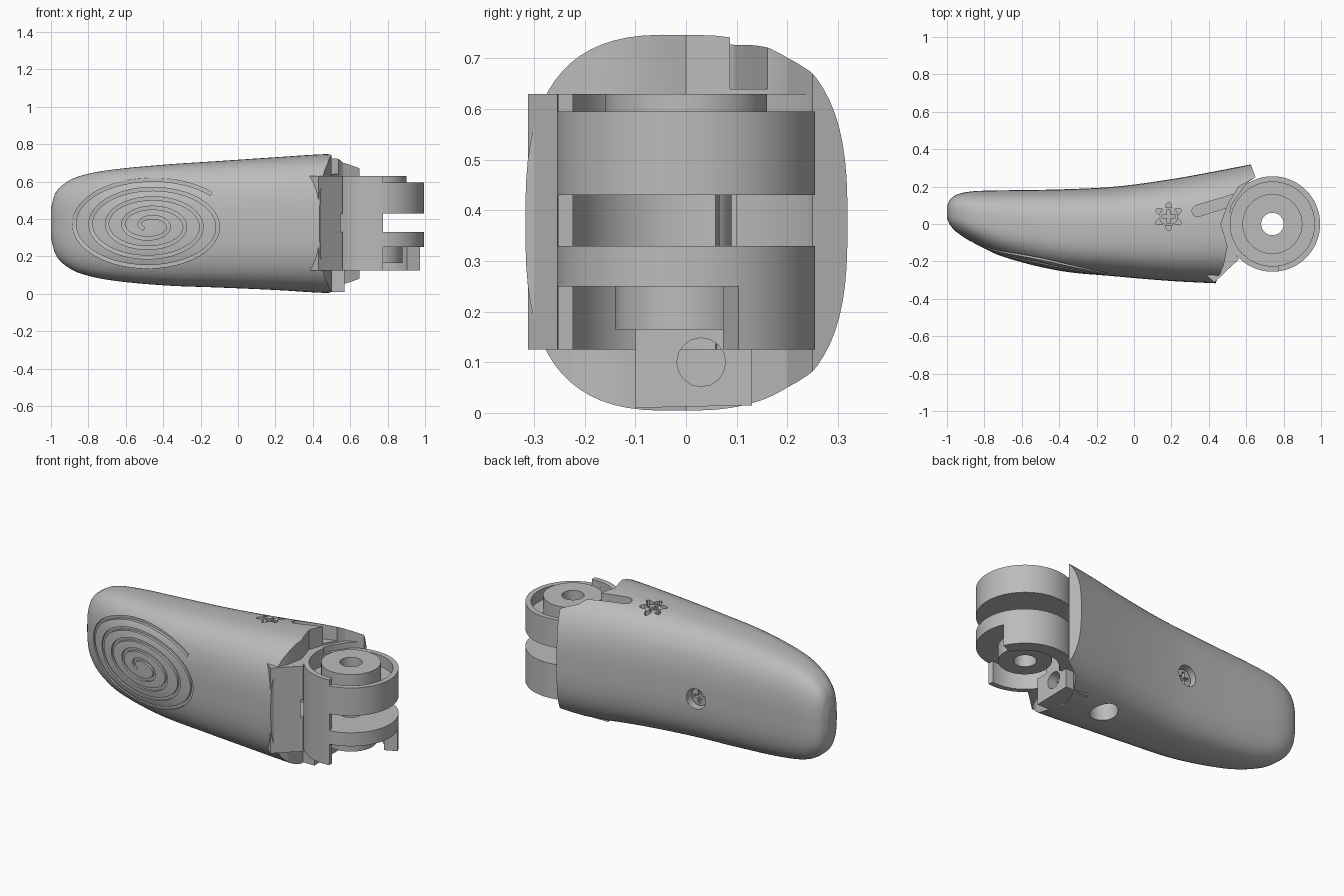
import bpy, bmesh, math
from mathutils import Vector, Matrix

if "Cube" in bpy.data.objects:
    bpy.data.objects.remove(bpy.data.objects["Cube"])

mat = bpy.data.materials.new("plain_grey")
mat.use_nodes = True
grey = (0.5, 0.5, 0.5, 1)
mat.diffuse_color = grey
mat.node_tree.nodes["Principled BSDF"].inputs["Base Color"].default_value = grey

PX = 0.74       # hinge pivot, on y = 0
R = 0.255       # hinge radius
POWER = 2.8     # squareness of the shell section


def finish(name, bm):
    bmesh.ops.recalc_face_normals(bm, faces=bm.faces)
    me = bpy.data.meshes.new(name)
    bm.to_mesh(me)
    bm.free()
    me.materials.append(mat)
    ob = bpy.data.objects.new(name, me)
    bpy.context.collection.objects.link(ob)
    return ob


def loft(name, loops):
    # Closed solid through a row of equal-length loops
    bm = bmesh.new()
    rings = [[bm.verts.new(p) for p in loop] for loop in loops]
    n = len(rings[0])
    for r0, r1 in zip(rings, rings[1:]):
        for i in range(n):
            bm.faces.new((r0[i], r0[(i + 1) % n], r1[(i + 1) % n], r1[i]))
    bm.faces.new(rings[0][::-1])
    bm.faces.new(rings[-1])
    return finish(name, bm)


def prism(name, pts, z0, z1, matrix=Matrix()):
    return loft(name, [[matrix @ Vector((x, y, z)) for x, y in pts] for z in (z0, z1)])


def arc(cx, cy, r, a0, a1, n=48):
    return [(cx + r * math.cos(math.radians(a0 + (a1 - a0) * i / n)),
             cy + r * math.sin(math.radians(a0 + (a1 - a0) * i / n))) for i in range(n + 1)]


def circle(cx, cy, r, n=64):
    return arc(cx, cy, r, 0, 360, n)[:-1]


def wall(name, r0, r1, a0, a1, z0, z1):
    return prism(name, arc(PX, 0, r1, a0, a1) + arc(PX, 0, r0, a1, a0), z0, z1)


def ring(name, r0, r1, z0, z1):
    ob = prism(name, circle(PX, 0, r1, 80), z0, z1)
    cut(ob, prism("ring_cutter", circle(PX, 0, r0, 80), z0 - .1, z1 + .1))
    return ob


def box(name, x0, x1, y0, y1, z0, z1):
    return prism(name, [(x0, y0), (x1, y0), (x1, y1), (x0, y1)], z0, z1)


def cut(ob, *cutters):
    # Subtract one cutter at a time; keep a result only if the part survives
    for c in cutters:
        c.hide_render = True
        before = len(ob.data.polygons)
        for solver in ("EXACT", "MANIFOLD"):
            m = ob.modifiers.new("cut", "BOOLEAN")
            m.operation, m.solver, m.object = "DIFFERENCE", solver, c
            graph = bpy.context.evaluated_depsgraph_get()
            me = bpy.data.meshes.new_from_object(ob.evaluated_get(graph))
            ob.modifiers.remove(m)
            if len(me.polygons) > before * .6:
                ob.data = me
                break


def smooth(ob):
    bpy.ops.object.select_all(action="DESELECT")
    ob.select_set(True)
    bpy.context.view_layer.objects.active = ob
    bpy.ops.object.shade_smooth_by_angle(angle=math.radians(32))


# Shell stations: x, front y, back y, bottom z, top z
rows = [(-1, .03, .10, .30, .46), (-.98, -.01, .135, .22, .53), (-.94, -.05, .16, .165, .58),
        (-.86, -.10, .175, .115, .625), (-.7, -.175, .18, .075, .66), (-.4, -.25, .185, .045, .69),
        (-.1, -.28, .20, .033, .71), (.2, -.305, .24, .02, .73), (.45, -.318, .285, .005, .746),
        (.68, -.33, .33, .002, .75)]
P = [Vector(r) for r in rows]


def slope(k):
    lo, hi = P[max(k - 1, 0)], P[min(k + 1, len(P) - 1)]
    return (hi - lo) / (hi[0] - lo[0])


stations = []
for i in range(len(P) - 1):
    a, b = P[i], P[i + 1]
    h = b[0] - a[0]
    m0, m1 = slope(i) * h, slope(i + 1) * h
    for j in range(6):
        t = j / 6
        s = (a * (2 * t**3 - 3 * t**2 + 1) + m0 * (t**3 - 2 * t**2 + t)
             + b * (3 * t**2 - 2 * t**3) + m1 * (t**3 - t**2))
        s[0] = a[0] + h * t
        stations.append(s)
stations.append(P[-1])


def section(s, ang):
    c, d = math.cos(ang), math.sin(ang)
    y = math.copysign(abs(c) ** (2 / POWER), c)
    z = math.copysign(abs(d) ** (2 / POWER), d)
    return (s[0], (s[1] + s[2]) / 2 + y * (s[2] - s[1]) / 2, (s[3] + s[4]) / 2 + z * (s[4] - s[3]) / 2)


def front_y(x, z):
    k = next(i for i in range(len(stations) - 1) if stations[i + 1][0] >= x)
    a, b = stations[k], stations[k + 1]
    s = a.lerp(b, (x - a[0]) / (b[0] - a[0]))
    q = min(1, abs(z - (s[3] + s[4]) / 2) / ((s[4] - s[3]) / 2))
    return (s[1] + s[2]) / 2 - (s[2] - s[1]) / 2 * (1 - q ** POWER) ** (1 / POWER)


# Lofted finger shell
shell = loft("finger_shell", [[section(s, 2 * math.pi * (i + .5) / 72) for i in range(72)] for s in stations])

# Hinge end, slot cavity and lever groove cutters
end_cut = prism("end_cutter", [(.43, -.33), (.42, -.4), (.95, -.4), (.95, .4), (.6, .4), (.622, .325), (.65, .25),
                               (.56, .2), (.5, .1), (.465, 0), (.5, -.12), (.48, -.22)], -.1, .9)
cavity = box("cavity_cutter", .36, .8, -.2, .1, .33, .43)
lever_cut = prism("lever_cutter", arc(.34, .07, .03, 110, 290, 16) + [(.6, .12), (.6, .18)], .64, .9)

# Screw recesses on top, back and bottom
star = [(.185 + r * math.cos(a), .04 + r * math.sin(a)) for a, r in
        [(math.radians(i * 7.5 + 30), .06 + .017 * math.cos(math.radians(i * 45))) for i in range(48)]]
star_cut = prism("star_cutter", star, .67, .9)
turn_back = Matrix.Translation((-.2, 0, .34)) @ Matrix.Rotation(-math.pi / 2, 4, "X")
back_cut = prism("back_hole_cutter", circle(0, 0, .06, 40), .13, .4, turn_back)
low_cut = prism("bottom_hole_cutter", circle(.24, .04, .075, 40), -.1, .14)

# Spiral groove engraved on the front
path = []
for i in range(261):
    t = .1 + .9 * i / 260
    a = math.radians(42) + 2 * math.pi * 5 * (1 - t)
    path.append(Vector((-.47 + .44 * t * math.cos(a), .365 + .252 * t * math.sin(a))))
loops = []
for i, p in enumerate(path):
    d = (path[min(i + 1, 260)] - path[max(i - 1, 0)]).normalized() * .009
    y = front_y(p.x, p.y)
    loops.append([(p.x - k * d.y, y + e, p.y + k * d.x) for k, e in ((-1, -.02), (1, -.02), (1, .014), (-1, .014))])
spiral = loft("spiral_cutter", loops)
cut(shell, end_cut, cavity, lever_cut, star_cut, back_cut, low_cut, spiral)

# Screw heads with crossed slots
parts = [shell]
top_turn = Matrix.Translation((.185, .04, .66))
back_turn = turn_back @ Matrix.Translation((0, 0, .12))
for name, turn, r, h in (("top_screw", top_turn, .05, .055), ("back_screw", back_turn, .05, .04)):
    head = prism(name, circle(0, 0, r, 32), 0, h, turn)
    for w, l in ((.009, .036), (.036, .009)):
        cut(head, prism("slot_cutter", [(-w, -l), (w, -l), (w, l), (-w, l)], h - .02, h + .02, turn))
    parts.append(head)

# Hinge knuckle discs, bosses and rims
for name, r, z0, z1 in (("upper_disc", R, .43, .53), ("upper_boss", .16, .5, .63),
                        ("lower_disc", R, .25, .33), ("lower_boss", .14, .165, .27)):
    parts.append(ring(name, .06, r, z0, z1))
parts += [ring("upper_rim", .225, R, .52, .595),
          wall("upper_rim_step", .225, R, 165, 278, .58, .63),
          wall("front_wall", .225, R, 165, 278, .125, .60),
          wall("back_lower_wall", .18, R, 24, 150, .125, .26)]

# Neck joining the shell to the knuckle
neck = prism("hinge_neck", [(.38, -.27), (.43, -.312), (.5, -.245), (.56, -.19), (.51, -.1), (.5, 0), (.52, .1),
                            (.6, .215), (.64, .245), (.6, .26), (.38, .2)], .125, .63)
cut(neck, cavity, box("neck_pocket_cutter", .4, .8, -.17, -.03, .17, .25))
parts.append(neck)
parts.append(prism("cavity_post", circle(.43, .025, .065, 40), .32, .44))

# Cable guide block under the hinge
guide_turn = Matrix(((0, 0, 1, 0), (1, 0, 0, 0), (0, 1, 0, 0), (0, 0, 0, 1)))
guide = prism("cable_guide", [(-.1, .01), (.13, .015), (.13, .175), (.09, .175), (.09, .245),
                              (-.03, .245), (-.03, .165), (-.1, .165)], .42, .57, guide_turn)
cut(guide, prism("guide_hole_cutter", circle(.03, .1, .048, 16), .47, .8, guide_turn))
parts.append(guide)

for ob in parts:
    smooth(ob)
for ob in [o for o in bpy.data.objects if "cutter" in o.name]:
    bpy.data.objects.remove(ob)
